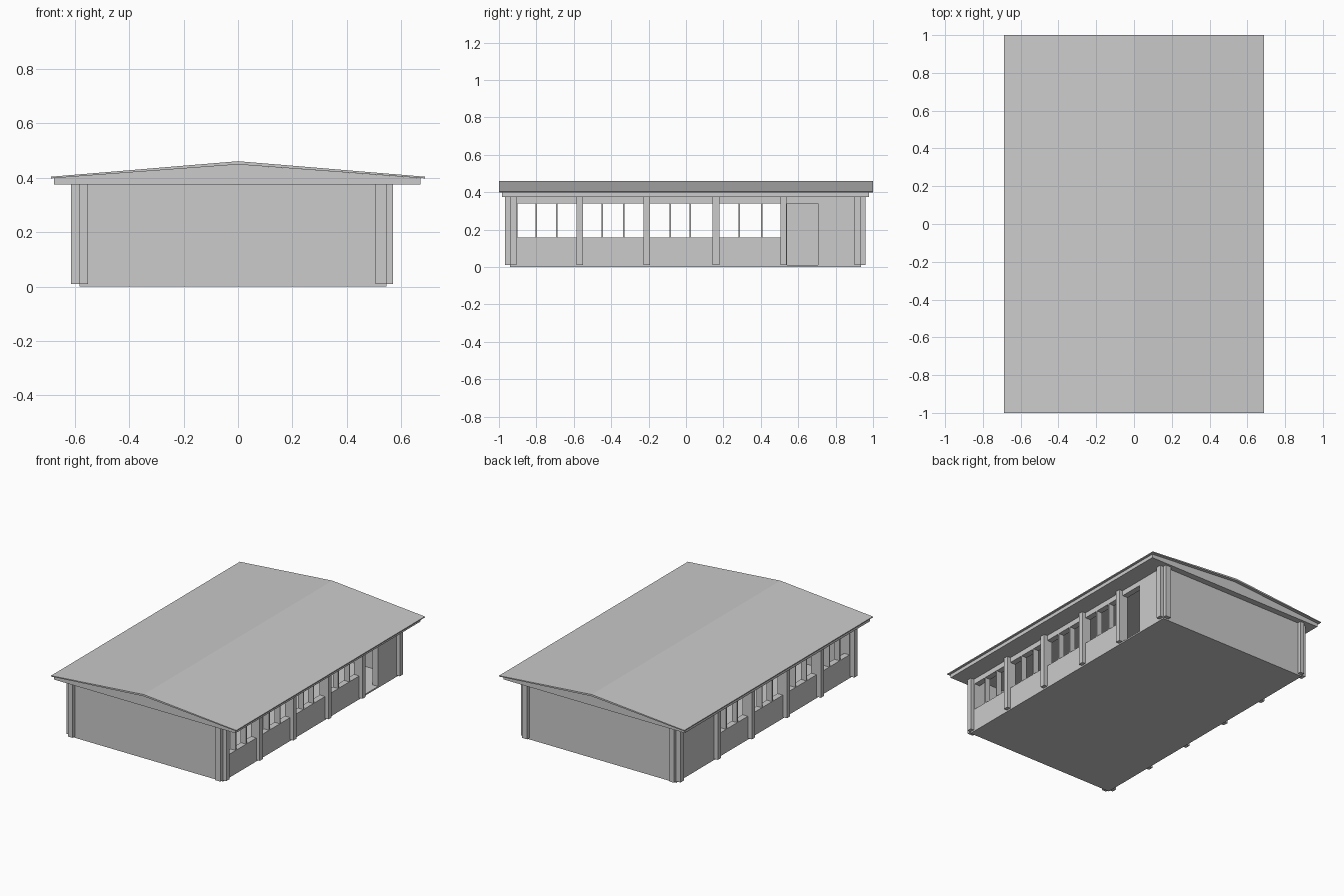
import bpy

if "Cube" in bpy.data.objects:
    bpy.data.objects.remove(bpy.data.objects["Cube"])

XL, XR, YF, YB = -0.583, 0.546, -0.94, 0.936   # outer wall planes
T = 0.04                                       # wall thickness
POST_Y = [(-0.94, -0.907), (-0.585, -0.552), (-0.227, -0.193),
          (0.143, 0.178), (0.505, 0.538), (0.9, 0.936)]
MULLION_Y = [-0.8, -0.69, -0.447, -0.332, -0.083, 0.024, 0.286, 0.404]
SILL, HEAD, TOP = 0.157, 0.34, 0.376


def mesh(name, verts, faces):
    me = bpy.data.meshes.new(name)
    me.from_pydata(verts, [], faces)
    ob = bpy.data.objects.new(name, me)
    bpy.context.collection.objects.link(ob)
    return ob


def prism(name, profile, y0, y1):
    """Extrude an (x, z) profile, counter-clockwise seen from the front, along y."""
    n = len(profile)
    verts = [(x, y0, z) for x, z in profile] + [(x, y1, z) for x, z in profile]
    faces = [tuple(range(n)), tuple(range(2 * n - 1, n - 1, -1))]
    faces += [(i, i + n, (i + 1) % n + n, (i + 1) % n) for i in range(n)]
    return mesh(name, verts, faces)


def box(name, x0, x1, y0, y1, z0, z1):
    return prism(name, [(x0, z0), (x1, z0), (x1, z1), (x0, z1)], y0, y1)


# Floor slab and solid end walls
box("floor", XL, XR, YF, YB, 0, 0.01)
box("front_wall", XL, XR, YF, YF + T, 0.01, TOP)
box("back_wall", XL, XR, YB - T, YB, 0.01, TOP)

# Side walls: low wall, lintel, solid end bay, posts and mullions
for side, x0, x1, p0, p1 in (("left", XL, XL + T, XL - 0.031, XL),
                             ("right", XR - T, XR, XR, XR + 0.025)):
    box(side + "_low_wall", x0, x1, YF + T, 0.505, 0.01, SILL)
    box(side + "_lintel", x0, x1, YF + T, YB - T, HEAD, TOP)
    if side == "right":                        # open doorway beside the end bay
        box("right_door_jamb", x0, x1, 0.505, 0.54, 0.01, HEAD)
        box("right_end_wall", x0, x1, 0.705, YB - T, 0.01, HEAD)
    else:
        box("left_end_wall", x0, x1, 0.505, YB - T, 0.01, HEAD)
    for i, (a, b) in enumerate(POST_Y):
        box(f"{side}_post_{i}", p0, p1, a, b, 0.01, TOP)
        if 0 < i < 4:                          # pier between window bays
            box(f"{side}_pier_{i}", x0, x1, a, b, SILL, HEAD)
    for i, y in enumerate(MULLION_Y):
        box(f"{side}_mullion_{i}", x0, x1, y - 0.004, y + 0.004, SILL, HEAD)

# Corner posts on the front and back walls
for side, a, b in (("left", XL, XL + 0.031), ("right", XR - 0.04, XR)):
    box(f"front_{side}_post", a, b, YF - 0.027, YF, 0.01, TOP)
    box(f"back_{side}_post", a, b, YB, YB + 0.025, 0.01, TOP)

# Ceiling with fascia and gable ends, then the thin roof sheet on top
prism("ceiling_and_gable", [(-0.676, 0.375), (0.671, 0.375), (0.671, 0.399),
                            (0, 0.449), (-0.676, 0.399)], -0.985, 0.978)
prism("roof", [(-0.687, 0.398), (0, 0.449), (0.687, 0.398),
               (0.687, 0.404), (0, 0.461), (-0.687, 0.404)], -1, 1)
